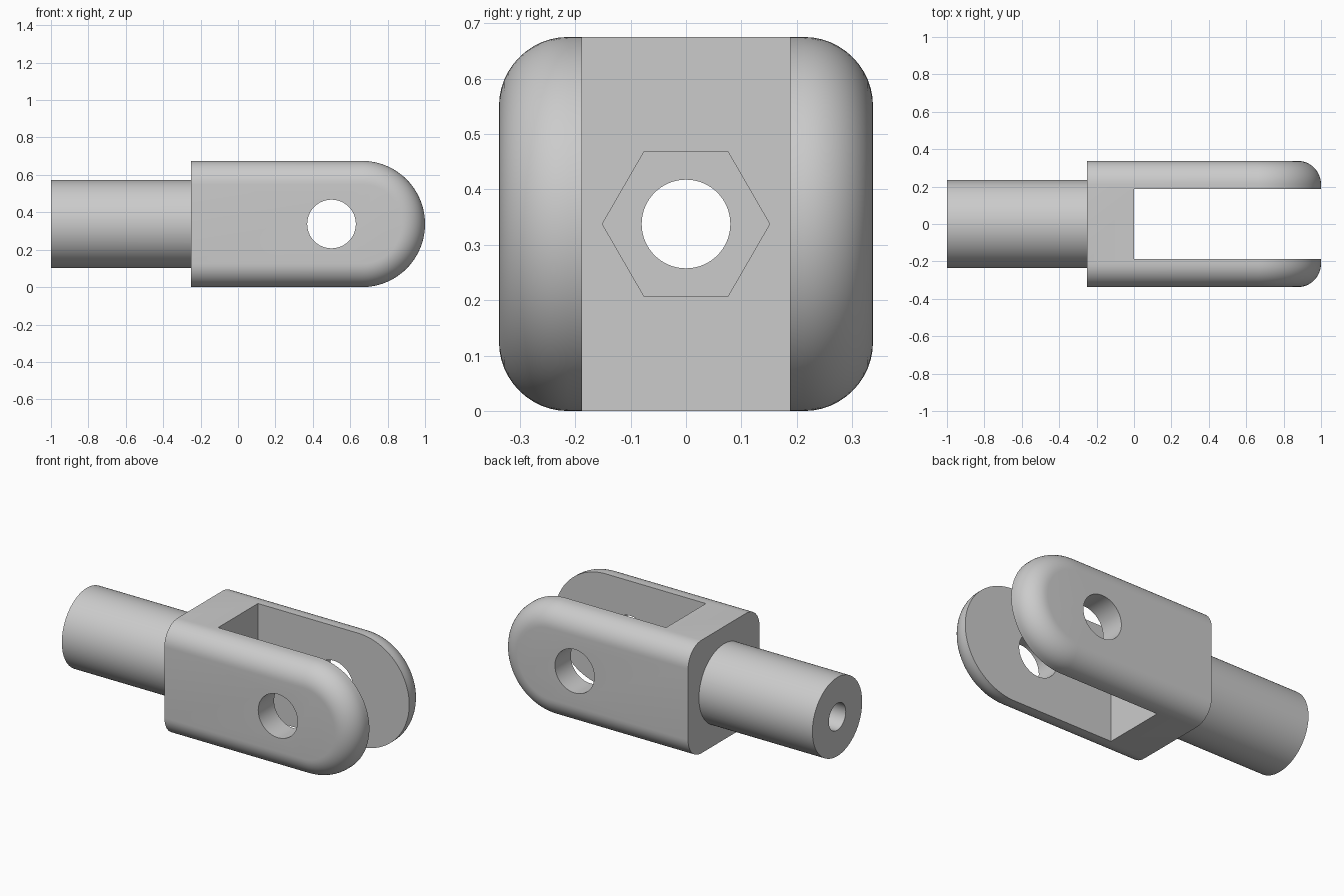
import bpy, bmesh
from math import sin, cos, pi, radians
from mathutils import Vector

if "Cube" in bpy.data.objects:
    bpy.data.objects.remove(bpy.data.objects["Cube"])

H = 0.3375           # half height and half width of the fork
FILLET = 0.125
BACK, TIP = -0.25, 1.0
PIN_X = 0.5

grey = bpy.data.materials.new("plain_grey")
grey.use_nodes = True
colour = (0.6, 0.6, 0.6, 1)
grey.diffuse_color = colour
grey.node_tree.nodes["Principled BSDF"].inputs["Base Color"].default_value = colour


def loft(name, rings):
    """Closed solid through a list of equal-length point rings."""
    bm = bmesh.new()
    loops = [[bm.verts.new(p) for p in ring] for ring in rings]
    n = len(loops[0])
    for a, b in zip(loops, loops[1:]):
        for i in range(n):
            j = (i + 1) % n
            bm.faces.new((a[i], a[j], b[j], b[i]))
    bm.faces.new(loops[0])
    bm.faces.new(loops[-1])
    bmesh.ops.recalc_face_normals(bm, faces=bm.faces)
    mesh = bpy.data.meshes.new(name)
    bm.to_mesh(mesh)
    bm.free()
    mesh.materials.append(grey)
    ob = bpy.data.objects.new(name, mesh)
    bpy.context.collection.objects.link(ob)
    return ob


def rod(name, axis, start, end, radius, sides, offset=0.0):
    """Regular prism along x or y, centred at mid height."""
    def ring(t):
        pts = []
        for i in range(sides):
            a = 2 * pi * i / sides
            u, z = offset + radius * cos(a), H + radius * sin(a)
            pts.append(Vector((t, u, z) if axis == "x" else (u, t, z)))
        return pts
    return loft(name, [ring(start), ring(end)])


def fork_ring(y, inset):
    """Side outline with a round tip, drawn in by the fillet inset."""
    r, cx, steps = H - inset, TIP - H, 48
    pts = [(BACK, y, H - r)]
    for i in range(steps + 1):
        a = -pi / 2 + pi * i / steps
        pts.append((cx + r * cos(a), y, H + r * sin(a)))
    return pts + [(BACK, y, H + r)]


# Fork body: outline lofted across its width with filleted sides
quarter = [pi / 2 * i / 12 for i in range(13)]
half = [(H - FILLET + FILLET * cos(a), FILLET * (1 - sin(a))) for a in quarter]
profile = [(-y, d) for y, d in half] + [(y, d) for y, d in reversed(half)]
fork = loft("fork_body", [fork_ring(y, d) for y, d in profile])

# Shank, overlapping into the body
shank = rod("shank", "x", -1.0, -0.2, 0.235, 96)

# Cutters: fork slot, pin hole, bore and hexagonal nut pocket
slot = loft("slot_cutter", [
    [(x, y, z) for y, z in ((-0.188, -1), (0.188, -1), (0.188, 2), (-0.188, 2))]
    for x in (0.0, 1.5)])
pin = rod("pin_hole_cutter", "y", -1, 1, 0.13, 64, PIN_X)
bore = rod("bore_cutter", "x", -1.5, 0.3, 0.08, 64)
pocket = rod("nut_pocket_cutter", "x", -0.13, 0.1, 0.151, 6)

for tool, op in ((shank, "UNION"), (slot, "DIFFERENCE"), (pin, "DIFFERENCE"),
                 (pocket, "DIFFERENCE"), (bore, "DIFFERENCE")):
    tool.hide_render = True
    mod = fork.modifiers.new(tool.name, "BOOLEAN")
    mod.operation, mod.object, mod.solver = op, tool, "EXACT"

bpy.ops.object.select_all(action="DESELECT")
fork.select_set(True)
bpy.context.view_layer.objects.active = fork
for mod in list(fork.modifiers):
    bpy.ops.object.modifier_apply(modifier=mod.name)
for tool in (shank, slot, pin, pocket, bore):
    bpy.data.objects.remove(tool)

fork.name = "fork_with_shank"
bpy.ops.object.shade_smooth_by_angle(angle=radians(30))
